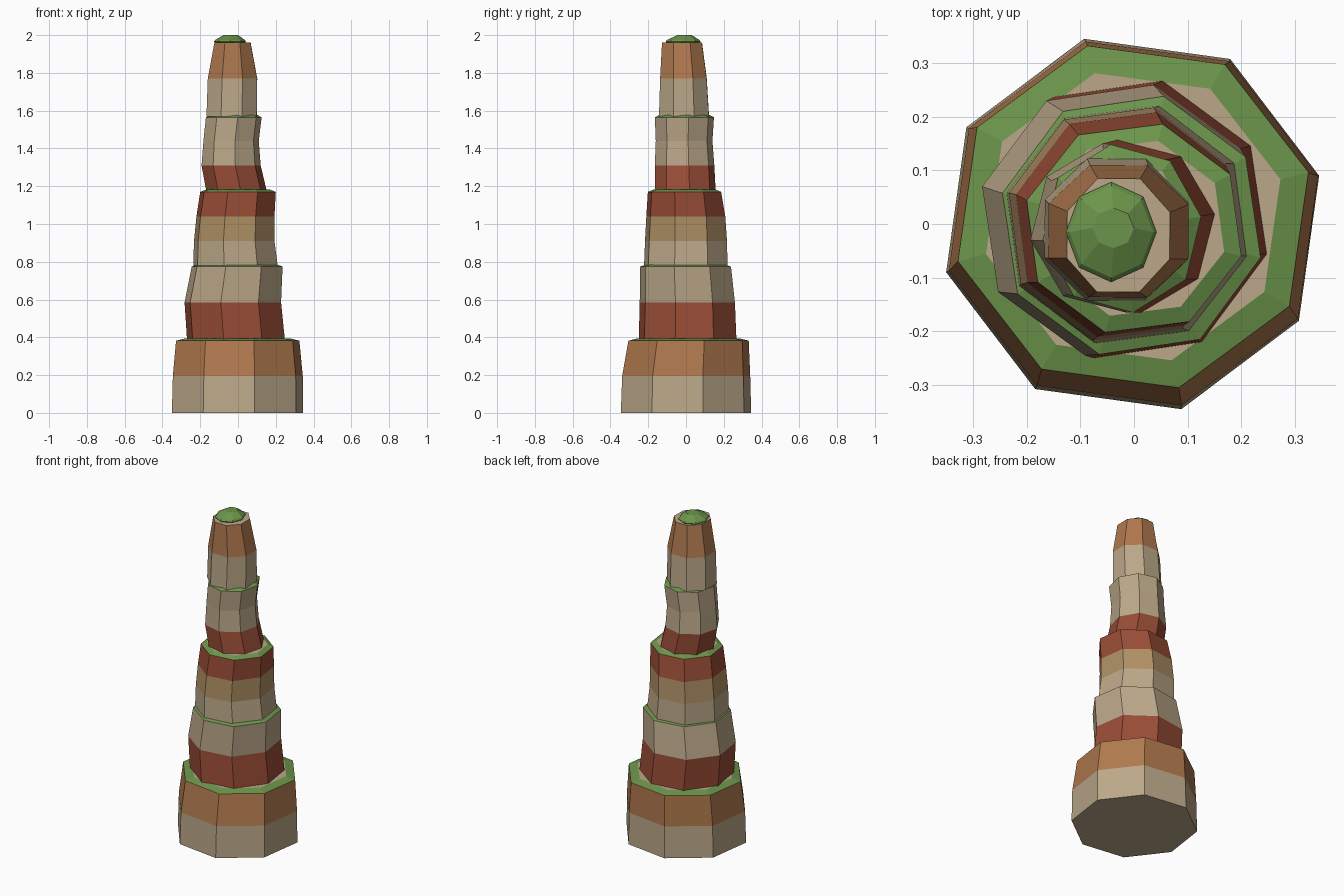
import bpy, bmesh, math

if "Cube" in bpy.data.objects:
    bpy.data.objects.remove(bpy.data.objects["Cube"])

COLORS = {
    "beige": (0.50, 0.39, 0.25, 1),
    "tan": (0.43, 0.28, 0.13, 1),
    "brown": (0.43, 0.19, 0.075, 1),
    "red": (0.32, 0.075, 0.038, 1),
    "green": (0.15, 0.30, 0.07, 1),
}
MATS = {}
for key, col in COLORS.items():
    MATS[key] = bpy.data.materials.new(key)
    MATS[key].diffuse_color = col


def fitted_ring(phase, z, x0, x1, y0, y1, n=8):
    """Octagon turned by phase and stretched to fill the given extents."""
    a = [math.radians(phase) + math.tau * i / n for i in range(n)]
    mx, my = max(map(math.cos, a)), max(map(math.sin, a))
    return [((x0 + x1) / 2 + math.cos(t) / mx * (x1 - x0) / 2,
             (y0 + y1) / 2 + math.sin(t) / my * (y1 - y0) / 2, z) for t in a]


def loft(name, rings, bands, cap):
    """Skin a stack of rings, one colour per band, closed at both ends."""
    bm = bmesh.new()
    used = list(dict.fromkeys(bands + [cap]))
    rows = [[bm.verts.new(p) for p in r] for r in rings]
    n = len(rows[0])
    for k, color in enumerate(bands):
        for i in range(n):
            j = (i + 1) % n
            f = bm.faces.new((rows[k][i], rows[k][j], rows[k + 1][j], rows[k + 1][i]))
            f.material_index = used.index(color)
    bm.faces.new(rows[0][::-1]).material_index = used.index(bands[0])
    bm.faces.new(rows[-1]).material_index = used.index(cap)
    me = bpy.data.meshes.new(name)
    bm.to_mesh(me)
    bm.free()
    for c in used:
        me.materials.append(MATS[c])
    bpy.context.collection.objects.link(bpy.data.objects.new(name, me))


def tier(name, phase, extents, bands, ledge=True):
    rings = [fitted_ring(phase, *e) for e in extents]
    if ledge:  # grassy rim sloping up to a bare rock cap
        z, x0, x1, y0, y1 = extents[-1]
        cx, cy = (x0 + x1) / 2, (y0 + y1) / 2
        rings.append([(cx + (x - cx) * 0.84, cy + (y - cy) * 0.84, z + 0.013)
                      for x, y, _ in rings[-1]])
        bands = bands + ["green"]
    loft(name, rings, bands, "beige")


# Rock tiers: each ring is z, x min, x max, y min, y max
tier("base_tier", 14.6, [
    (0.0, -0.35, 0.345, -0.345, 0.345),
    (0.195, -0.345, 0.343, -0.338, 0.34),
    (0.382, -0.328, 0.325, -0.305, 0.332)], ["beige", "brown"])
tier("second_tier", 31, [
    (0.388, -0.27, 0.248, -0.25, 0.267),
    (0.585, -0.283, 0.228, -0.245, 0.259),
    (0.775, -0.245, 0.236, -0.243, 0.238)], ["red", "beige"])
tier("third_tier", 30, [
    (0.78, -0.237, 0.21, -0.222, 0.22),
    (0.91, -0.233, 0.193, -0.217, 0.217),
    (1.04, -0.22, 0.193, -0.21, 0.208),
    (1.17, -0.2, 0.2, -0.202, 0.186)], ["beige", "tan", "red"])
tier("fourth_tier", 8, [
    (1.175, -0.168, 0.152, -0.165, 0.157),
    (1.31, -0.193, 0.12, -0.165, 0.15),
    (1.44, -0.183, 0.11, -0.16, 0.14),
    (1.565, -0.17, 0.125, -0.165, 0.148)], ["red", "beige", "beige"])
tier("top_tier", 22, [
    (1.57, -0.167, 0.1, -0.143, 0.122),
    (1.77, -0.16, 0.102, -0.137, 0.11),
    (1.96, -0.125, 0.067, -0.127, 0.085)], ["beige", "brown"], ledge=False)

# Grassy tuft on the summit
loft("summit_grass", [fitted_ring(0, *e) for e in [
    (1.95, -0.115, 0.03, -0.095, 0.065),
    (1.966, -0.127, 0.042, -0.108, 0.078),
    (1.975, -0.12, 0.036, -0.1, 0.07),
    (2.0, -0.077, 0.0, -0.045, 0.03)]], ["green"] * 3, "green")

for m in bpy.data.materials:
    if m.users and not m.is_grease_pencil:
        m.use_nodes = True
        m.node_tree.nodes["Principled BSDF"].inputs["Base Color"].default_value = m.diffuse_color
